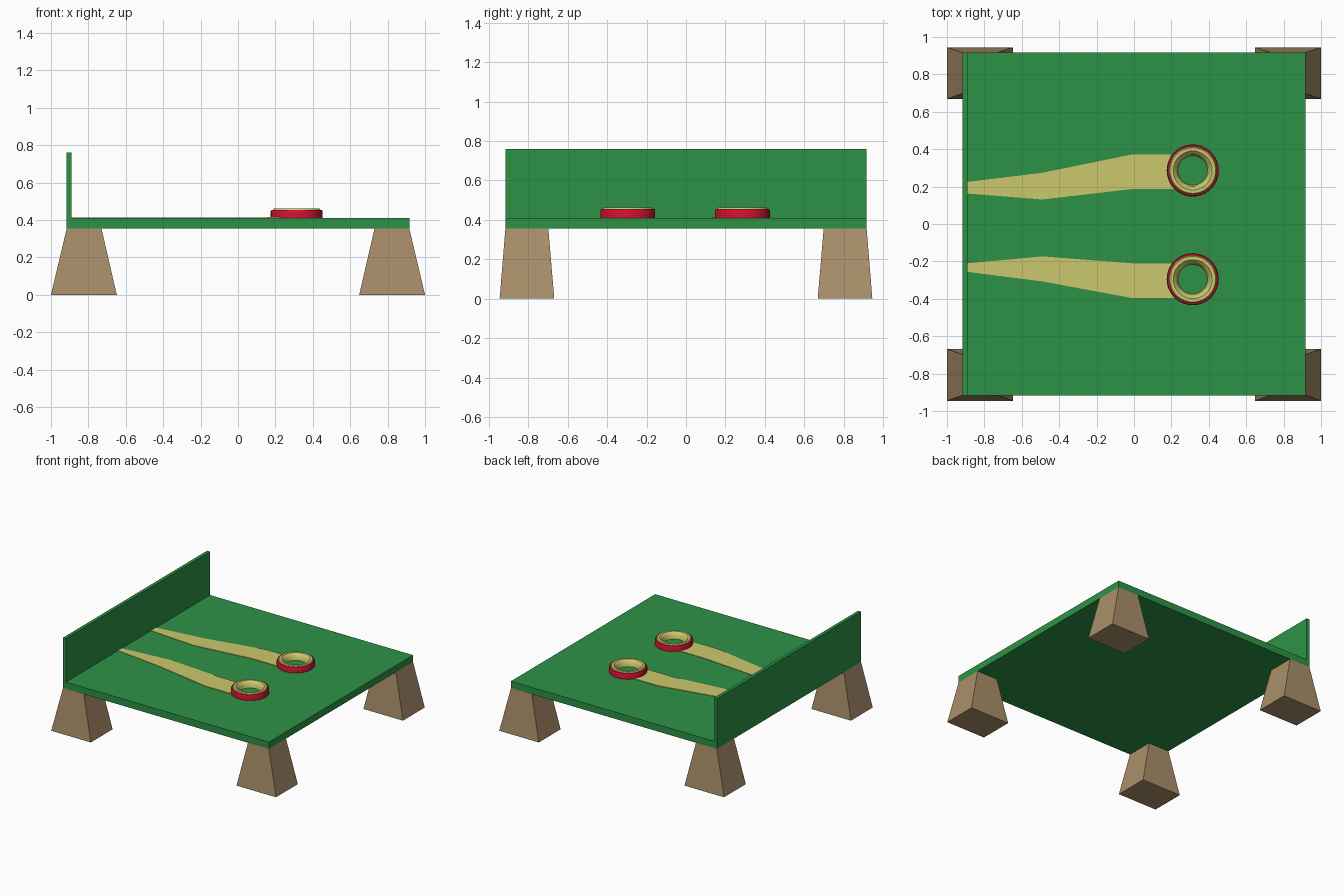
import bpy, bmesh, math

if "Cube" in bpy.data.objects:
    bpy.data.objects.remove(bpy.data.objects["Cube"])


def material(name, rgb):
    m = bpy.data.materials.new(name)
    m.diffuse_color = (*rgb, 1.0)
    m.use_nodes = True
    m.node_tree.nodes["Principled BSDF"].inputs["Base Color"].default_value = m.diffuse_color
    return m


GREEN = material("green", (0.027, 0.29, 0.062))
RED = material("red", (0.60, 0.006, 0.030))
YELLOW = material("pale yellow", (0.60, 0.58, 0.155))
BROWN = material("brown", (0.40, 0.275, 0.145))


def finish(name, bm, mats):
    bmesh.ops.recalc_face_normals(bm, faces=bm.faces)
    me = bpy.data.meshes.new(name)
    bm.to_mesh(me)
    bm.free()
    for m in mats:
        me.materials.append(m)
    ob = bpy.data.objects.new(name, me)
    bpy.context.collection.objects.link(ob)
    return ob


def frustum(name, low, high, z0, z1, mat):
    """Box between two rectangles (x0, x1, y0, y1) at heights z0 and z1."""
    bm = bmesh.new()
    rings = []
    for (x0, x1, y0, y1), z in ((low, z0), (high, z1)):
        rings.append([bm.verts.new((x, y, z)) for x, y in
                      ((x0, y0), (x1, y0), (x1, y1), (x0, y1))])
    a, b = rings
    bm.faces.new(a[::-1])
    bm.faces.new(b)
    for i in range(4):
        j = (i + 1) % 4
        bm.faces.new((a[i], a[j], b[j], b[i]))
    return finish(name, bm, [mat])


E = 0.916          # half width of the board
TOP = 0.41         # top of the board

# Board and upright wall
frustum("board", (-E, E, -E, E), (-E, E, -E, E), 0.355, TOP, GREEN)
wall = (-E, -0.89, -E, E)
frustum("back_wall", wall, wall, TOP, 0.76, GREEN)


# Four tapered legs
def span(s, inner, outer):
    return tuple(sorted((s * inner, s * outer)))


for sx, xn in ((-1, "left"), (1, "right")):
    for sy, yn in ((-1, "front"), (1, "back")):
        frustum(f"{yn}_{xn}_leg",
                span(sx, 0.648, 1.0) + span(sy, 0.668, 0.945),
                span(sx, 0.73, E) + span(sy, 0.698, E),
                0.0, 0.355, BROWN)


# Flat tapered strips, thin plates on the board: (x, y low, y high)
def strip(name, stations):
    bm = bmesh.new()
    outline = [(x, lo) for x, lo, hi in stations] + \
              [(x, hi) for x, lo, hi in reversed(stations)]
    base = [bm.verts.new((x, y, TOP)) for x, y in outline]
    # the plate is slightly thicker near the ring
    top = [bm.verts.new((x, y, TOP + 0.003 + 0.002 * (x + 0.89))) for x, y in outline]
    n = len(outline)
    k = len(stations)
    for i in range(n):
        j = (i + 1) % n
        bm.faces.new((base[i], base[j], top[j], top[i]))
    for ring in (base, top):
        for i in range(k - 1):
            bm.faces.new((ring[i], ring[i + 1], ring[n - 2 - i], ring[n - 1 - i]))
    finish(name, bm, [YELLOW])


strip("back_strip", [(-0.89, 0.163, 0.225), (-0.49, 0.131, 0.274),
                     (-0.01, 0.187, 0.372), (0.22, 0.187, 0.372)])
strip("front_strip", [(-0.89, -0.256, -0.21), (-0.49, -0.307, -0.173),
                      (-0.01, -0.396, -0.21), (0.22, -0.396, -0.21)])


# Round rings: red band outside, yellow lip inside
def ring(name, cx, cy, sides=48):
    profile = [(0.139, TOP), (0.139, 0.447), (0.135, 0.454), (0.127, 0.455),
               (0.122, 0.462), (0.104, 0.462), (0.094, 0.452),
               (0.084, 0.440), (0.079, TOP)]
    bm = bmesh.new()
    loops = []
    for i in range(sides):
        a = 2 * math.pi * i / sides
        loops.append([bm.verts.new((cx + r * math.cos(a), cy + r * math.sin(a), z))
                      for r, z in profile])
    m = len(profile)
    for i in range(sides):
        p, q = loops[i], loops[(i + 1) % sides]
        for k in range(m):
            l = (k + 1) % m
            f = bm.faces.new((p[k], q[k], q[l], p[l]))
            f.material_index = 0 if k < 3 or k == m - 1 else 1
    ob = finish(name, bm, [RED, YELLOW])
    bpy.ops.object.select_all(action='DESELECT')
    ob.select_set(True)
    bpy.context.view_layer.objects.active = ob
    bpy.ops.object.shade_smooth_by_angle(angle=math.radians(35))


ring("back_ring", 0.314, 0.286)
ring("front_ring", 0.314, -0.295)
